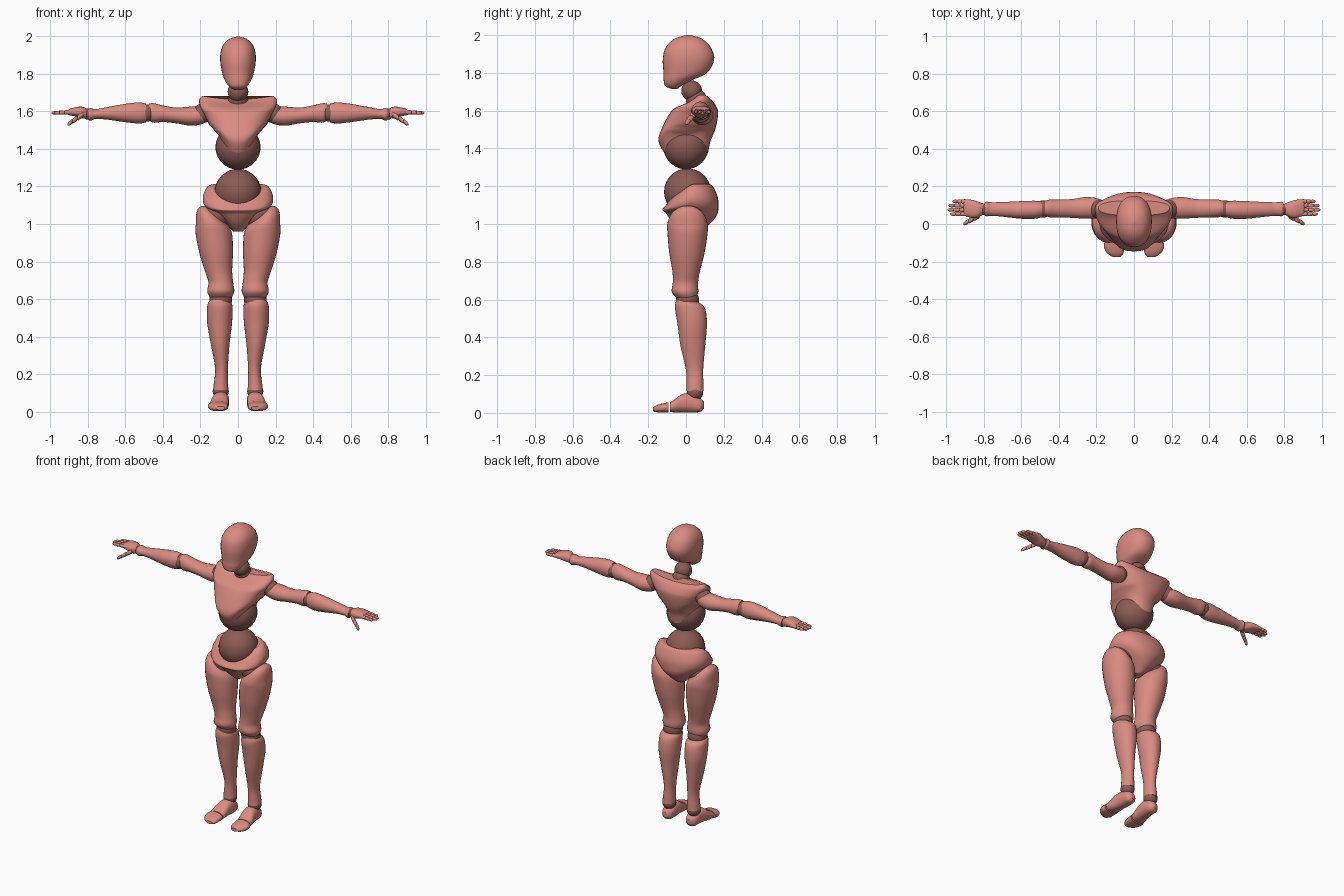
import bpy
import bmesh
import math
from mathutils import Vector, Matrix

default_cube = bpy.data.objects.get("Cube")
if default_cube:
    bpy.data.objects.remove(default_cube, do_unlink=True)


def make_material(name, colour):
    material = bpy.data.materials.new(name)
    material.use_nodes = True
    material.diffuse_color = colour
    material.node_tree.nodes["Principled BSDF"].inputs["Base Color"].default_value = colour
    return material


BODY = make_material("body_pink", (0.70, 0.26, 0.22, 1))
JOINT = make_material("joint_brown", (0.26, 0.105, 0.09, 1))


def finish(name, bm, material):
    """Turn a bmesh into a shaded object."""
    bmesh.ops.recalc_face_normals(bm, faces=bm.faces)
    mesh = bpy.data.meshes.new(name)
    bm.to_mesh(mesh)
    bm.free()
    mesh.materials.append(material)
    ob = bpy.data.objects.new(name, mesh)
    bpy.context.collection.objects.link(ob)
    bpy.ops.object.select_all(action="DESELECT")
    ob.select_set(True)
    bpy.context.view_layer.objects.active = ob
    bpy.ops.object.shade_smooth_by_angle(angle=math.radians(40))
    return ob


def smooth_sections(rows, steps):
    """Catmull-Rom interpolation through the cross-sections."""
    result = []
    last = len(rows) - 1
    for i in range(last):
        quad = [rows[max(i - 1, 0)], rows[i], rows[i + 1], rows[min(i + 2, last)]]
        for k in range(steps):
            t = k / steps
            result.append([
                b + t * ((c - a) + t * (2 * a - 5 * b + 4 * c - d
                                        + t * (3 * (b - c) + d - a))) / 2
                for a, b, c, d in zip(*quad)])
    result.append(rows[-1])
    return result


def loft(name, axis, rows, side=1, power=1, sides=32, steps=5, deform=None):
    """Skin ellipses given as (position, centre a, centre b, radius a, radius b)."""
    bm = bmesh.new()
    rings = []
    for pos, ca, cb, ra, rb in smooth_sections(rows, steps):
        ring = []
        for i in range(sides):
            angle = math.tau * i / sides
            c, s = math.cos(angle), math.sin(angle)
            a = ca + max(ra, 0.002) * math.copysign(abs(c) ** power, c)
            b = cb + max(rb, 0.002) * math.copysign(abs(s) ** power, s)
            co = {"x": (pos, a, b), "y": (a, pos, b), "z": (a, b, pos)}[axis]
            co = Vector(co)
            if deform:
                co = deform(co)
            co.x *= side
            ring.append(bm.verts.new(co))
        rings.append(ring)
    for low, high in zip(rings, rings[1:]):
        for i in range(sides):
            j = (i + 1) % sides
            bm.faces.new((low[i], low[j], high[j], high[i]))
    for ring in (rings[0], rings[-1]):
        bm.faces.new(ring)
    return finish(name, bm, BODY)


def ball(name, centre, radius):
    bm = bmesh.new()
    bmesh.ops.create_uvsphere(bm, u_segments=32, v_segments=20, radius=radius,
                              matrix=Matrix.Translation(centre))
    return finish(name, bm, JOINT)


def ramp(value, start, end):
    return min(max((value - start) / (end - start), 0), 1)


# Head and neck
loft("head", "z", [
    (1.715, 0, -.06, .02, .015), (1.73, 0, -.068, .045, .042),
    (1.76, 0, -.045, .067, .073), (1.80, 0, -.004, .083, .115),
    (1.87, 0, .013, .095, .136), (1.93, 0, .012, .09, .122),
    (1.97, 0, .012, .068, .088), (1.99, 0, .012, .04, .052),
    (2.0, 0, .012, .005, .007)], power=.88)
ball("neck_joint", (0, .03, 1.705), .055)
ball("neck_base", (0, .055, 1.66), .055)


# Chest shell, arched up over the waist at the sides and dipped at the neck
def chest_shape(co):
    lift = .085 * min((co.x / .1) ** 2, 1) * ramp(co.z, 1.53, 1.38)
    dip = .02 * max(1 - (co.x / .2) ** 2, 0) * ramp(co.z, 1.6, 1.68)
    co.z += lift - dip
    return co


loft("chest", "z", [
    (1.38, 0, 0, .095, .118), (1.44, 0, -.008, .12, .138),
    (1.5, 0, .012, .142, .143), (1.58, 0, .04, .178, .13),
    (1.62, 0, .054, .2, .11), (1.66, 0, .08, .208, .066),
    (1.685, 0, .085, .19, .04)], power=.82, deform=chest_shape)
ball("upper_waist_joint", (0, 0, 1.41), .12)
ball("lower_waist_joint", (0, .008, 1.17), .124)


# Pelvis shell, low at the front of the waist
def pelvis_shape(co):
    front = ramp(co.y, .03, -.11)
    co.z -= .1 * front * ramp(co.z, 1.06, 1.2)
    return co


loft("pelvis", "z", [
    (.96, 0, .03, .025, .045), (1.0, 0, .032, .065, .095),
    (1.05, 0, .032, .125, .133), (1.1, 0, .024, .178, .148),
    (1.15, 0, .023, .187, .143), (1.2, 0, .02, .166, .122),
    (1.212, 0, .018, .135, .105)], power=.92, deform=pelvis_shape)

# Finger outline: distance along the finger and thickness, pinched at the knuckles
FINGER = [(0, .8), (.1, 1), (.33, .95), (.38, .7), (.43, .95), (.64, .85),
          (.69, .62), (.74, .85), (.92, .7), (1, .2)]


def finger(name, start, end, radius, side):
    rows = []
    for t, width in FINGER:
        p = Vector(start).lerp(Vector(end), t)
        rows.append((p.x, p.y, p.z, radius * width, radius * width))
    loft(name, "x", rows, side, sides=12, steps=2)


for label, side in (("left_", 1), ("right_", -1)):
    # Joint balls
    for joint, (x, y, z), radius in (
            ("hip_joint", (.115, .01, 1.045), .08),
            ("knee_joint", (.092, .008, .597), .061),
            ("ankle_joint", (.092, .048, .108), .043),
            ("shoulder_joint", (.19, .08, 1.59), .052),
            ("elbow_joint", (.485, .08, 1.592), .046),
            ("wrist_joint", (.8, .078, 1.587), .03)):
        ball(label + joint, (x * side, y, z), radius)

    # Leg
    loft(label + "thigh", "z", [
        (.605, .092, .005, .056, .05), (.64, .092, -.005, .072, .07),
        (.69, .092, -.003, .066, .067), (.75, .104, .001, .073, .073),
        (.85, .117, .005, .09, .094), (.95, .129, .008, .097, .106),
        (1.0, .141, .008, .084, .107), (1.05, .164, .008, .059, .088),
        (1.08, .178, .008, .036, .058), (1.095, .184, .008, .014, .025)], side)
    loft(label + "shin", "z", [
        (.115, .092, .048, .041, .046), (.15, .091, .048, .038, .045),
        (.23, .088, .045, .034, .046), (.36, .095, .036, .05, .066),
        (.47, .098, .033, .066, .078), (.55, .097, .022, .068, .08),
        (.58, .097, .01, .062, .066), (.6, .097, -.005, .045, .045)], side)
    loft(label + "foot", "y", [
        (.096, .09, .04, .015, .018), (.075, .09, .042, .036, .037),
        (.03, .09, .053, .043, .05), (-.02, .095, .051, .046, .048),
        (-.06, .1, .037, .05, .034), (-.085, .103, .03, .05, .026)],
        side, power=.85)
    loft(label + "toes", "y", [
        (-.092, .104, .029, .053, .027), (-.125, .106, .026, .054, .024),
        (-.155, .1, .022, .044, .019), (-.175, .093, .018, .022, .01)],
        side, power=.85)

    # Arm
    loft(label + "upper_arm", "x", [
        (.165, .08, 1.585, .03, .03), (.185, .083, 1.58, .05, .045),
        (.25, .086, 1.575, .058, .051), (.33, .083, 1.579, .05, .042),
        (.4, .082, 1.588, .048, .044), (.45, .083, 1.592, .047, .052),
        (.475, .083, 1.597, .04, .045)], side)
    loft(label + "forearm", "x", [
        (.49, .078, 1.592, .042, .05), (.53, .076, 1.592, .048, .056),
        (.6, .075, 1.592, .047, .049), (.7, .078, 1.59, .039, .033),
        (.76, .08, 1.586, .036, .026), (.785, .08, 1.585, .039, .034),
        (.797, .08, 1.585, .035, .03)], side)

    # Hand
    loft(label + "palm", "x", [
        (.803, .08, 1.588, .028, .026), (.83, .077, 1.594, .042, .031),
        (.86, .08, 1.598, .048, .026), (.895, .086, 1.597, .045, .018),
        (.908, .086, 1.595, .038, .012)], side, power=.85)
    for i, (digit, tip) in enumerate((("index", .98), ("middle", .995),
                                      ("ring", .99), ("little", .968))):
        y = .053 + .0225 * i
        finger(label + digit + "_finger", (.89, y, 1.597), (tip, y, 1.592), .0115, side)
    finger(label + "thumb", (.825, .045, 1.585), (.91, .0, 1.53), .015, side)
